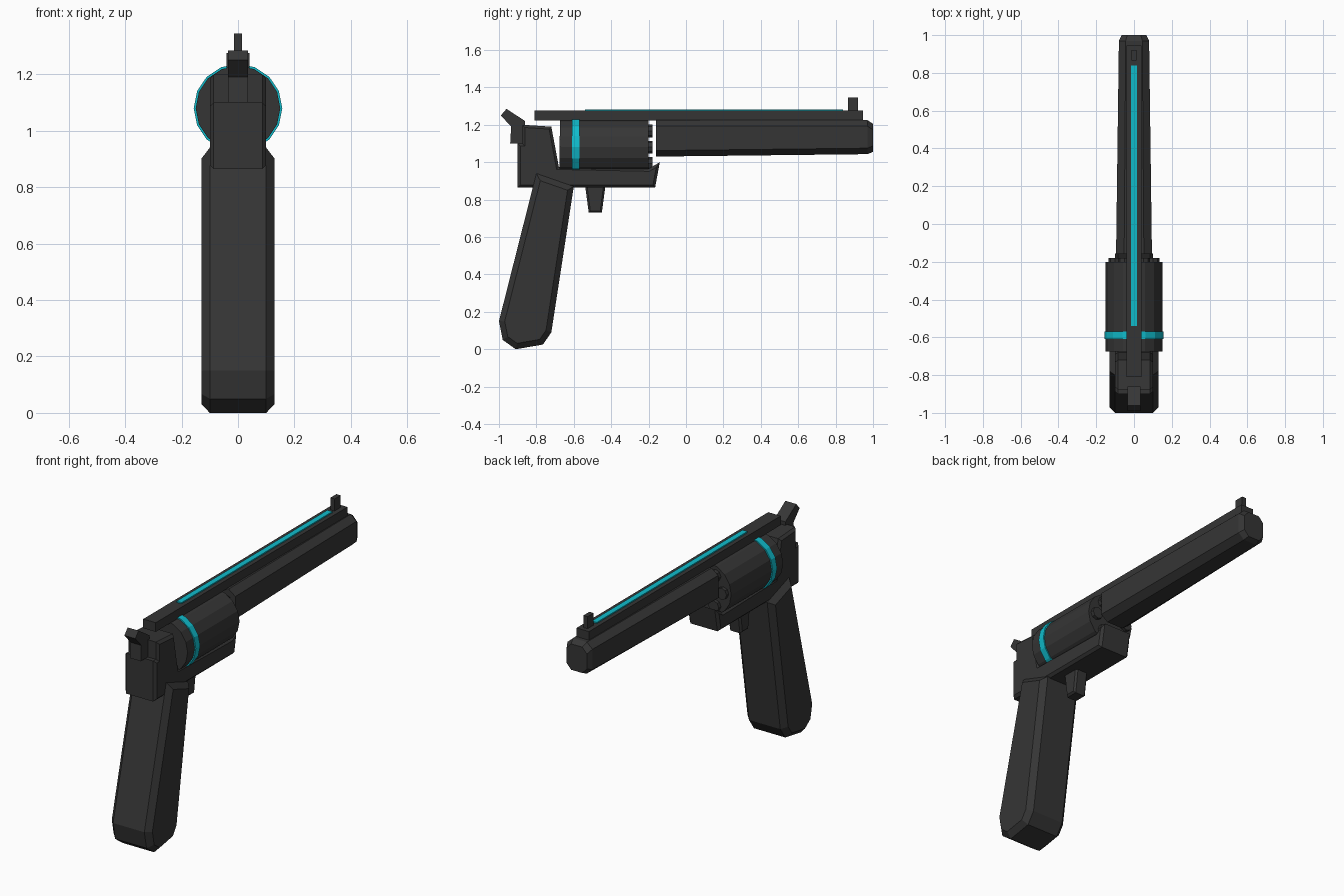
import bpy, bmesh, math
from mathutils import Matrix

cube = bpy.data.objects.get("Cube")
if cube:
    bpy.data.objects.remove(cube, do_unlink=True)


def material(name, rgb):
    m = bpy.data.materials.new(name)
    m.use_nodes = True
    m.diffuse_color = (*rgb, 1)
    m.node_tree.nodes["Principled BSDF"].inputs["Base Color"].default_value = (*rgb, 1)
    return m


dark = material("dark gunmetal", (0.036, 0.036, 0.036))
cyan = material("bright cyan", (0.005, 0.5, 0.6))


def finish(bm, name, mat):
    bmesh.ops.recalc_face_normals(bm, faces=bm.faces[:])
    mesh = bpy.data.meshes.new(name)
    bm.to_mesh(mesh)
    bm.free()
    mesh.materials.append(mat)
    ob = bpy.data.objects.new(name, mesh)
    bpy.context.collection.objects.link(ob)
    return ob


def plate(name, profile, half, chamfer=0, mat=dark):
    """Extrude a (y, z) profile across x and chamfer the rims of both sides."""
    bm = bmesh.new()
    face = bm.faces.new([bm.verts.new((-half, y, z)) for y, z in profile])
    out = bmesh.ops.extrude_face_region(bm, geom=[face])
    for v in out["geom"]:
        if isinstance(v, bmesh.types.BMVert):
            v.co.x = half
    if chamfer:
        rims = [e for e in bm.edges if abs(e.verts[0].co.x - e.verts[1].co.x) < 1e-5]
        bmesh.ops.bevel(bm, geom=rims, offset=chamfer, segments=1, affect='EDGES')
    return finish(bm, name, mat)


def box(name, y0, y1, z0, z1, half, mat=dark):
    return plate(name, [(y0, z0), (y1, z0), (y1, z1), (y0, z1)], half, 0, mat)


def rod(name, x, z, y0, y1, radius, sides, mat=dark):
    bm = bmesh.new()
    bmesh.ops.create_cone(bm, cap_ends=True, segments=sides, radius1=radius,
                          radius2=radius, depth=y1 - y0)
    bm.transform(Matrix.Translation((x, (y0 + y1) / 2, z)) @ Matrix.Rotation(math.pi / 2, 4, 'X'))
    return finish(bm, name, mat)


# Grip and frame
plate("grip", [(-0.8, 0.94), (-0.6, 0.87), (-0.72, 0.09), (-0.765, 0.025),
               (-0.91, 0.0), (-0.98, 0.05), (-1.0, 0.15)], 0.13, 0.03)
plate("frame", [(-0.9, 0.865), (-0.165, 0.865), (-0.14, 1.0), (-0.2, 0.965),
                (-0.68, 0.975), (-0.72, 1.19), (-0.875, 1.2), (-0.875, 1.1),
                (-0.9, 1.1)], 0.1, 0.014)

# Trigger and hammer
plate("trigger", [(-0.54, 0.88), (-0.43, 0.88), (-0.45, 0.73), (-0.52, 0.73)], 0.04, 0.01)
plate("hammer", [(-0.86, 1.1), (-0.94, 1.1), (-0.935, 1.19), (-0.99, 1.25),
                 (-0.96, 1.285), (-0.86, 1.22)], 0.035)

# Drum with its band and chamber ends
axis = 1.08
rod("drum", 0, axis, -0.675, -0.2, 0.15, 16)
rod("drum_band", 0, axis, -0.61, -0.57, 0.157, 16, cyan)
for i in range(6):
    a = i * math.pi / 3
    rod(f"chamber_end_{i + 1}", 0.1 * math.cos(a), axis + 0.1 * math.sin(a),
        -0.21, -0.18, 0.034, 8)

# Tapered barrel built from chamfered cross-sections
bm = bmesh.new()
rings = []
for y, w, low, high in [(-0.16, 0.095, 1.03, 1.225), (0.97, 0.08, 1.043, 1.225),
                        (1.0, 0.065, 1.055, 1.205)]:
    cx, cz = w * 0.45, 0.032
    right = [(w - cx, low), (w, low + cz), (w, high - cz), (w - cx, high)]
    section = right + [(-x, z) for x, z in reversed(right)]
    rings.append([bm.verts.new((x, y, z)) for x, z in section])
for a, b in zip(rings, rings[1:]):
    for i in range(len(a)):
        j = (i + 1) % len(a)
        bm.faces.new((a[i], a[j], b[j], b[i]))
bm.faces.new(rings[0])
bm.faces.new(rings[-1])
finish(bm, "barrel", dark)

# Top rib, sight and inlaid stripe
box("top_rib", -0.81, 0.945, 1.222, 1.275, 0.04)
box("front_sight", 0.865, 0.92, 1.27, 1.345, 0.0135)
box("rib_stripe", -0.54, 0.84, 1.274, 1.282, 0.016, cyan)
